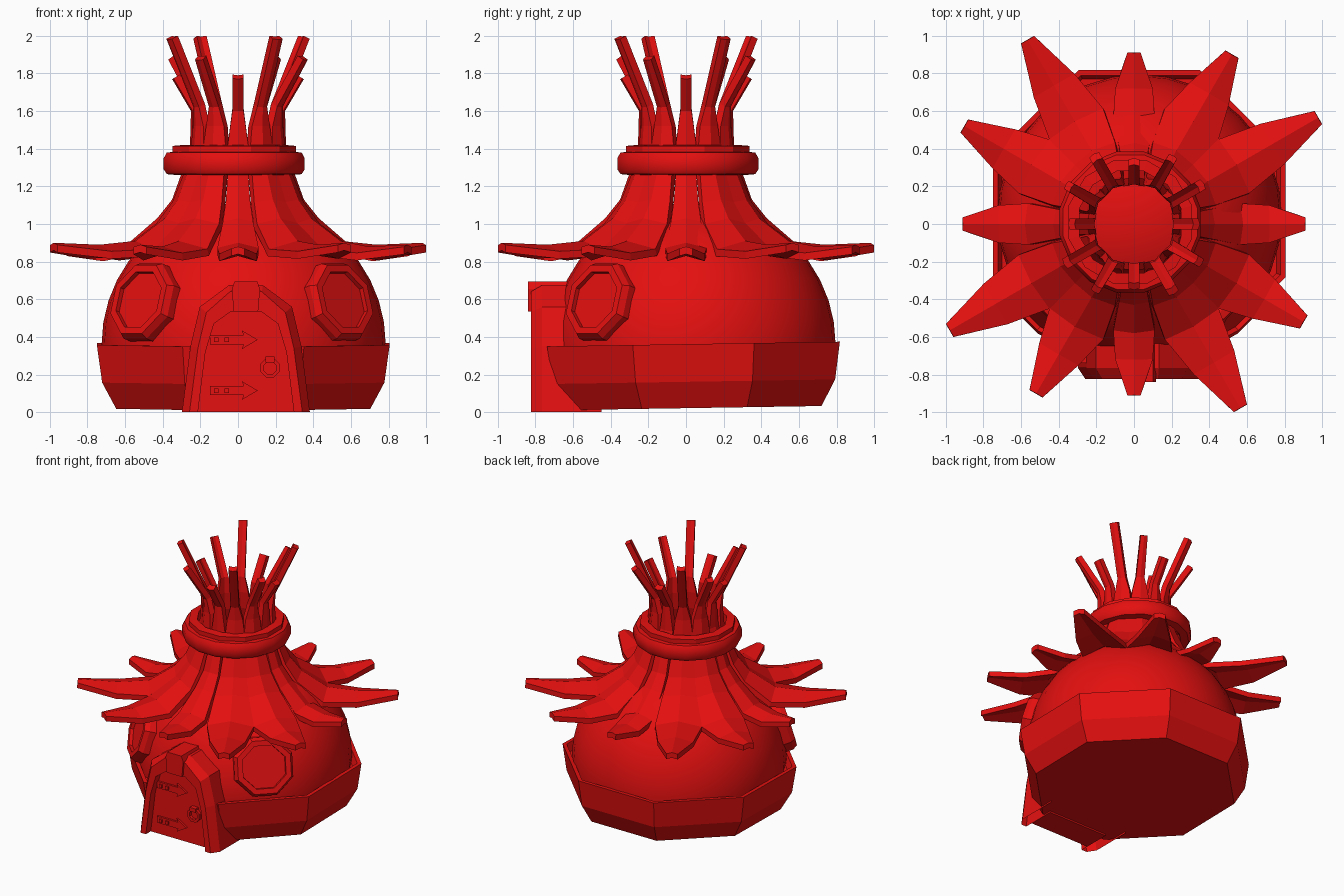
import bpy, bmesh
from math import sin, cos, pi, radians
from mathutils import Vector, Matrix

if "Cube" in bpy.data.objects:
    bpy.data.objects.remove(bpy.data.objects["Cube"])

red = bpy.data.materials.new("bright_red")
red.use_nodes = True
red.diffuse_color = (0.78, 0.005, 0.005, 1)
red.node_tree.nodes["Principled BSDF"].inputs["Base Color"].default_value = red.diffuse_color


def finish(name, bm, smooth=None):
    bmesh.ops.recalc_face_normals(bm, faces=bm.faces)
    mesh = bpy.data.meshes.new(name)
    bm.to_mesh(mesh)
    bm.free()
    mesh.materials.append(red)
    ob = bpy.data.objects.new(name, mesh)
    bpy.context.collection.objects.link(ob)
    if smooth:
        bpy.ops.object.select_all(action='DESELECT')
        ob.select_set(True)
        bpy.context.view_layer.objects.active = ob
        bpy.ops.object.shade_smooth_by_angle(angle=radians(smooth))
    return ob


def loft(bm, rings, ring_closed=True, loop=False, caps=True):
    """Skin a list of point rings; optionally cap the ends or join last to first."""
    vs = [[bm.verts.new(p) for p in ring] for ring in rings]
    pairs = list(zip(vs, vs[1:])) + ([(vs[-1], vs[0])] if loop else [])
    n = len(vs[0])
    for a, b in pairs:
        for i in range(n if ring_closed else n - 1):
            j = (i + 1) % n
            bm.faces.new((a[i], a[j], b[j], b[i]))
    if caps and not loop:
        bm.faces.new(vs[0])
        bm.faces.new(vs[-1])


def circle(r, z, n, turn=0.0):
    return [(r * cos(turn + 2 * pi * i / n), r * sin(turn + 2 * pi * i / n), z) for i in range(n)]


def lathe(name, profile, n, turn=0.0, loop=False, smooth=None):
    bm = bmesh.new()
    loft(bm, [circle(r, z, n, turn) for r, z in profile], loop=loop)
    return finish(name, bm, smooth)


def plate(name, outline, y, depth):
    """Flat x-z outline pushed back along y."""
    bm = bmesh.new()
    loft(bm, [[(x, yy, z) for x, z in outline] for yy in (y, y + depth)])
    return finish(name, bm)


# Octagonal base with a rim, tilted very slightly
k = 1 / cos(pi / 8)
base = lathe("base", [(0.675 * k, 0), (0.75 * k, 0.14), (0.778 * k, 0.34),
                      (0.75 * k, 0.34), (0.73 * k, 0.28)], 8, pi / 8)
base.location = (0.028, 0.045, 0.022)
base.rotation_euler.x = 0.016

# Rounded wall
bm = bmesh.new()
bmesh.ops.create_uvsphere(bm, u_segments=32, v_segments=20, radius=0.755)
bmesh.ops.bisect_plane(bm, geom=bm.verts[:] + bm.edges[:] + bm.faces[:], plane_co=(0, 0, -0.05),
                       plane_no=(0, 0, -1), clear_outer=True)
wall = finish("round_wall", bm, 40)
wall.location = (0.03, 0.04, 0.36)

# Roof petals: each runs from its stem tip down through the collar to the leaf tip
# sections are (radius, height, half width)
LONG = [(0.43, 1.98, 0.03), (0.265, 1.62, 0.03), (0.26, 1.52, 0.055), (0.27, 1.40, 0.07),
        (0.31, 1.27, 0.08), (0.37, 1.13, 0.10), (0.45, 1.03, 0.13), (0.63, 0.91, 0.165),
        (0.85, 0.89, 0.125), (1.13, 0.90, 0.04)]
MEDIUM = [(0.42, 1.87, 0.025)] + LONG[1:-2] + [(0.80, 0.88, 0.12), (1.04, 0.89, 0.04)]
SHORT = [(0.35, 1.77, 0.03), (0.25, 1.60, 0.03), (0.255, 1.42, 0.055), (0.30, 1.27, 0.055),
         (0.35, 1.13, 0.065), (0.43, 1.03, 0.08), (0.58, 0.90, 0.11), (0.72, 0.87, 0.10),
         (0.91, 0.88, 0.035)]


def petal(name, sections, angle):
    bm = bmesh.new()
    rings = []
    for i, (r, z, w) in enumerate(sections):
        a = sections[max(i - 1, 0)]
        b = sections[min(i + 1, len(sections) - 1)]
        t = Vector((b[0] - a[0], 0, b[1] - a[1])).normalized()
        n = Vector((-t.z, 0, t.x))
        top = Vector((r, 0, z))
        side = Vector((0, w, 0))
        drop = n * w * 0.28
        under = n * 0.04
        front = [top - side - drop, top, top + side - drop]
        rings.append(front + [p - under for p in reversed(front)])
    loft(bm, rings)
    bm.transform(Matrix.Rotation(angle, 4, 'Z'))
    finish(name, bm)


for q in range(4):
    for j, (kind, shape) in enumerate((("short", SHORT), ("long", LONG), ("medium", MEDIUM))):
        petal(f"{kind}_petal_{q + 1}", shape, radians(90 * q + 30 * j))

# Collar tying the petals together
collar = lathe("collar", [(0.31, 1.26), (0.365, 1.265), (0.382, 1.29), (0.382, 1.35),
                          (0.365, 1.38), (0.30, 1.385), (0.29, 1.32)], 16, pi / 16, True, 40)
band = lathe("collar_band", [(0.28, 1.34), (0.34, 1.34), (0.34, 1.415), (0.28, 1.42)],
             12, pi / 12, True)
for ob in (collar, band):
    ob.location = (-0.02, 0.01, 0)

# Octagonal windows facing the front diagonals
for side, x in (("right", -0.505), ("left", 0.545)):
    sign = 1 if x > 0 else -1
    normal = Vector((sign, -1, 0.42)).normalized()
    turn = normal.to_track_quat('Z', 'Y').to_euler()
    frame = lathe(f"{side}_window_frame", [(0.225, -0.12), (0.225, 0), (0.205, 0.035),
                                           (0.165, 0.035), (0.155, -0.12)], 8, pi / 8, True)
    pane = lathe(f"{side}_window_pane", [(0.17, -0.08), (0.17, 0.01)], 8, pi / 8)
    for ob in (frame, pane):
        ob.location = (x, -0.465, 0.59)
        ob.rotation_euler = turn

# Door arch: half outlines mirrored about the door centre
DOOR_X = 0.042


def arch(half):
    return [(DOOR_X - x, z) for x, z in half] + [(DOOR_X + x, z) for x, z in reversed(half)]


outer = arch([(0.34, 0), (0.295, 0.35), (0.245, 0.56), (0.09, 0.675)])
middle = arch([(0.30, 0), (0.255, 0.34), (0.21, 0.53), (0.085, 0.64)])
inner = arch([(0.255, 0), (0.215, 0.32), (0.17, 0.47), (0.08, 0.535)])
bm = bmesh.new()
layers = ((outer, -0.45), (outer, -0.765), (middle, -0.825), (inner, -0.825), (inner, -0.6))
loft(bm, [[(x, y, z) for x, z in line] for line, y in layers], False, caps=False)
finish("door_arch", bm)
plate("door", inner, -0.765, 0.2)
plate("keystone", arch([(0.065, 0.535), (0.075, 0.655), (0.06, 0.695)]), -0.84, 0.25)

# Arrow hinges with square studs
for i, z in enumerate((0.115, 0.385)):
    plate(f"hinge_{i + 1}", [(-0.15, z - 0.025), (0.03, z - 0.025), (0.02, z - 0.05), (0.105, z),
                             (0.02, z + 0.05), (0.03, z + 0.025), (-0.15, z + 0.025)], -0.78, 0.02)
    for j, x in enumerate((-0.115, -0.06)):
        plate(f"hinge_stud_{i + 1}_{j + 1}", [(x - 0.012, z - 0.012), (x + 0.012, z - 0.012),
                                              (x + 0.012, z + 0.012), (x - 0.012, z + 0.012)],
              -0.79, 0.015)

# Ring handle and its mount
ring = lathe("door_ring", [(0.035, -0.012), (0.055, -0.012), (0.055, 0.012), (0.035, 0.012)],
             8, pi / 8, True)
ring.location = (0.17, -0.78, 0.235)
ring.rotation_euler.x = pi / 2
plate("ring_mount", [(0.145, 0.265), (0.195, 0.265), (0.195, 0.295), (0.145, 0.295)], -0.80, 0.04)
